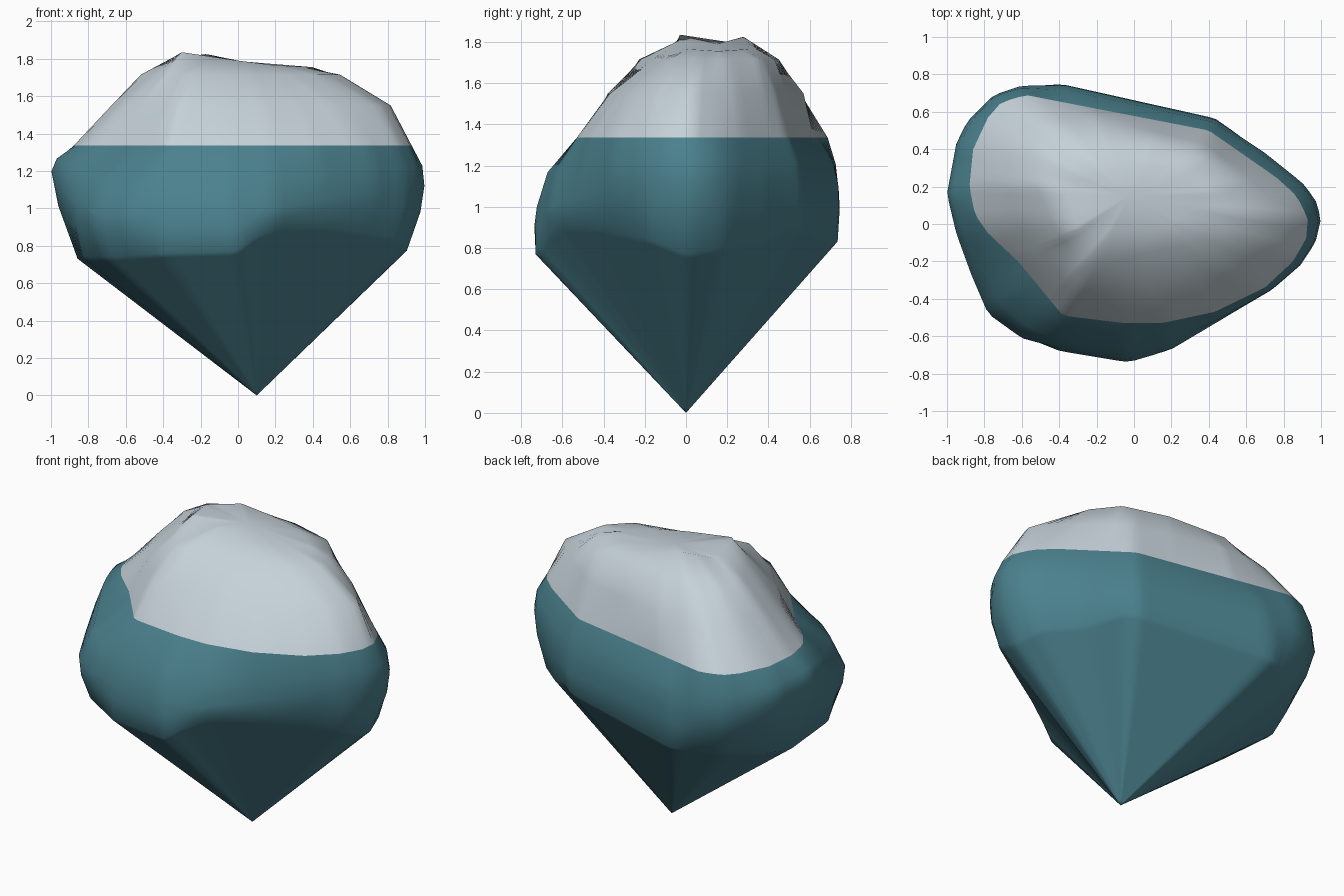
import bpy, bmesh, math

if "Cube" in bpy.data.objects:
    bpy.data.objects.remove(bpy.data.objects["Cube"])

N = 120
CX, CY = 0.0, 0.12   # axis that all contour rings wrap around


def material(name, rgb):
    m = bpy.data.materials.new(name)
    m.diffuse_color = (*rgb, 1)
    m.use_nodes = True
    m.node_tree.nodes["Principled BSDF"].inputs["Base Color"].default_value = m.diffuse_color
    return m


def contour(points, z=None):
    """Resample a closed hand-drawn outline at N equal angles."""
    pts = [(p[0], p[1], p[2] if z is None else z) for p in points]
    out = []
    for i in range(N):
        a = 2 * math.pi * i / N
        dx, dy = math.cos(a), math.sin(a)
        best = None
        for p, q in zip(pts, pts[1:] + pts[:1]):
            px, py, qx, qy = p[0] - CX, p[1] - CY, q[0] - CX, q[1] - CY
            sp, sq = dx * py - dy * px, dx * qy - dy * qx
            if sp * sq > 0 or sp == sq:
                continue
            t = sp / (sp - sq)
            r = dx * (px + t * (qx - px)) + dy * (py + t * (qy - py))
            if r > 0 and (best is None or r > best[0]):
                best = (r, p[2] + t * (q[2] - p[2]))
        out.append((CX + dx * best[0], CY + dy * best[0], best[1]))
    return out


def blend(a, b, t, tz, grow=1.0):
    """Ring between two rings, optionally bulged outward."""
    return [(CX + grow * (p[0] + t * (q[0] - p[0]) - CX),
             CY + grow * (p[1] + t * (q[1] - p[1]) - CY),
             p[2] + tz * (q[2] - p[2])) for p, q in zip(a, b)]


APEX = (.1, 0, 0)
# Lower rim where the sides fold in to the point
rim = contour([(-.86, .2, .73), (-.8, .4, .77), (-.68, .6, .81), (-.42, .74, .83),
               (.42, .56, .89), (.5, .5, .9), (.66, .36, .82), (.86, .18, .8),
               (.91, 0, .77), (.87, -.17, .84), (.5, -.45, .9), (.25, -.61, .9),
               (.1, -.69, .85), (-.01, -.735, .77), (-.4, -.67, .76), (-.71, -.46, .74),
               (-.83, -.23, .74)])
# Widest outline, lower at the front than at the sides
wide = contour([(-1, .16, 1.2), (-.95, .43, 1.16), (-.89, .55, 1.13), (-.75, .69, 1.08),
                (-.6, .74, 1.08), (-.36, .74, 1.1), (.43, .56, 1.1), (.7, .38, 1.1),
                (.9, .22, 1.12), (.97, .13, 1.12), (1, .03, 1.12), (.97, -.1, 1.12),
                (.89, -.22, 1.12), (.74, -.35, 1.1), (.57, -.45, 1.07), (.2, -.67, 1.0),
                (-.05, -.725, 1.0), (-.38, -.67, 1.0), (-.6, -.61, .98), (-.78, -.48, .98),
                (-.87, -.27, 1.05), (-.95, -.05, 1.14)])
# Colour boundary
line = contour([(-.88, .2), (-.86, .4), (-.78, .57), (-.71, .65), (-.58, .69), (.4, .5),
                (.76, .25), (.87, .15), (.93, .03), (.92, -.08), (.85, -.2), (.7, -.34),
                (.43, -.47), (.15, -.53), (-.05, -.53), (-.38, -.49), (-.62, -.2),
                (-.78, -.05), (-.85, .05)], 1.335)
# Shoulder, crest and summit contours
shoulder = contour([(-.68, .2), (-.65, .4), (-.52, .55), (-.2, .57), (.38, .43), (.62, .25),
                    (.82, .03), (.76, -.13), (.5, -.28), (.15, -.37), (-.32, -.38),
                    (-.52, -.15), (-.62, .02)], 1.55)
crest = contour([(-.52, .2), (-.47, .36), (-.3, .45), (.1, .43), (.38, .35), (.5, .2),
                 (.55, .05), (.42, -.08), (.1, -.15), (-.28, -.23), (-.44, 0)], 1.715)
summit = contour([(-.3, -.03, 1.835), (-.36, .2, 1.8), (-.17, .28, 1.825), (0, .31, 1.79),
                  (.2, .3, 1.765), (.4, .16, 1.755), (.2, 0, 1.765), (0, -.03, 1.79)])

low = blend(rim, wide, .65, .6, 1.012)
high = blend(wide, line, .31, .5, 1.01)
tip = [tuple(c + .03 * (v - c) for v, c in zip(p, APEX)) for p in rim]
taper = [tuple(c + .97 * (v - c) for v, c in zip(p, APEX)) for p in rim]


def loft(name, rings, mat, bottom=None, top=None):
    bm = bmesh.new()
    loops = [[bm.verts.new(c) for c in r] for r in rings]
    for a, b in zip(loops, loops[1:]):
        for i in range(N):
            j = (i + 1) % N
            bm.faces.new((a[i], a[j], b[j], b[i]))
    for end, loop, flip in ((bottom, loops[0], True), (top, loops[-1], False)):
        if end:
            v = bm.verts.new(end)
            for i in range(N):
                a, b = loop[i], loop[(i + 1) % N]
                bm.faces.new((b, a, v) if flip else (a, b, v))
    me = bpy.data.meshes.new(name)
    bm.to_mesh(me)
    bm.free()
    me.materials.append(mat)
    ob = bpy.data.objects.new(name, me)
    bpy.context.collection.objects.link(ob)
    bpy.ops.object.select_all(action='DESELECT')
    ob.select_set(True)
    bpy.context.view_layer.objects.active = ob
    bpy.ops.object.shade_smooth_by_angle(angle=math.radians(60))


# Teal lower body tapering to a point, and pale upper cap
loft("boulder_base", [tip, taper, rim, low, wide, high, line],
     material("teal_stone", (.07, .22, .27)), bottom=APEX)
loft("boulder_cap", [line, shoulder, crest, summit], material("pale_stone", (.56, .64, .69)),
     top=(-.03, .15, 1.79))
